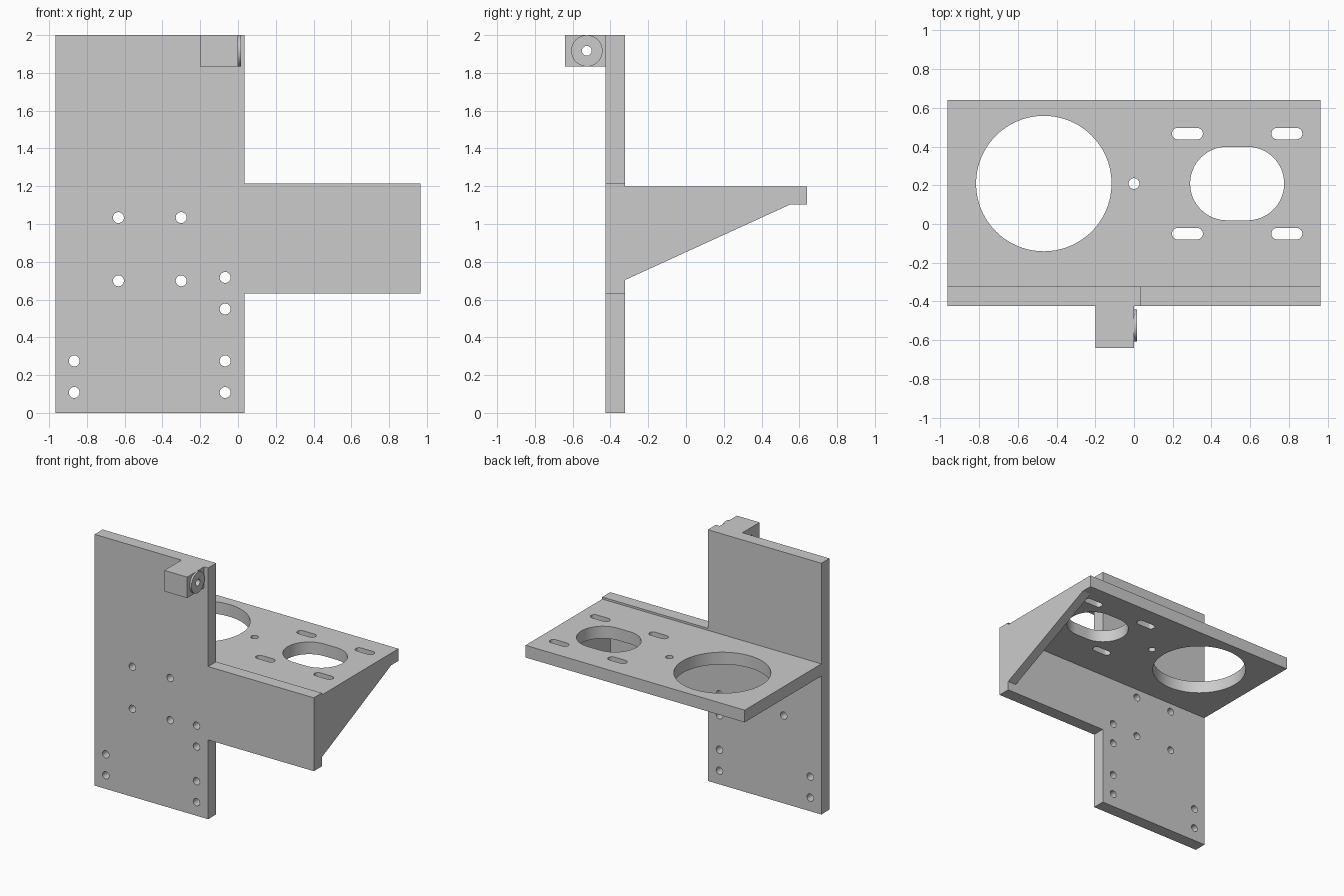
import bpy, bmesh
from math import cos, sin, pi
from mathutils import Matrix, Vector

if "Cube" in bpy.data.objects:
    bpy.data.objects.remove(bpy.data.objects["Cube"], do_unlink=True)

grey = bpy.data.materials.new("light_grey")
grey.use_nodes = True
colour = (0.6, 0.6, 0.6, 1)
grey.diffuse_color = colour
grey.node_tree.nodes["Principled BSDF"].inputs["Base Color"].default_value = colour

X, Y, Z = Vector((1, 0, 0)), Vector((0, 1, 0)), Vector((0, 0, 1))
PLANES = {"xy": (X, Y, Z), "xz": (X, Z, -Y), "yz": (Y, Z, X)}


def rect(u0, u1, v0, v1):
    return [(u0, v0), (u1, v0), (u1, v1), (u0, v1)]


def slot(u, v, r, half=0.0, n=48):
    """Round hole, or a slot along u when half is above zero."""
    pts = []
    for side, start in ((1, -pi / 2), (-1, pi / 2)):
        steps = n // 2 + (1 if half else 0)
        for i in range(steps):
            a = start + 2 * pi * i / n
            pts.append((u + side * half + r * cos(a), v + r * sin(a)))
    return pts


def plate(name, plane, lo, hi, outline, holes=()):
    """Extrude a flat outline with holes between two depths of its plane."""
    curve = bpy.data.curves.new(name, "CURVE")
    curve.dimensions = "2D"
    curve.fill_mode = "BOTH"
    curve.extrude = (hi - lo) / 2
    for loop in [outline, *holes]:
        spline = curve.splines.new("POLY")
        spline.points.add(len(loop) - 1)
        for p, (u, v) in zip(spline.points, loop):
            p.co = (u, v, 0, 1)
        spline.use_cyclic_u = True
    obj = bpy.data.objects.new(name, curve)
    bpy.context.collection.objects.link(obj)
    bpy.ops.object.select_all(action="DESELECT")
    obj.select_set(True)
    bpy.context.view_layer.objects.active = obj
    bpy.ops.object.convert(target="MESH")
    obj = bpy.context.view_layer.objects.active

    # Stand the extrusion in its plane and weld the caps to the walls
    u, v, n = PLANES[plane]
    axis = Vector(abs(c) for c in n)
    turn = Matrix((u, v, n)).transposed().to_4x4()
    bm = bmesh.new()
    bm.from_mesh(obj.data)
    bm.transform(Matrix.Translation(axis * (lo + hi) / 2) @ turn)
    bmesh.ops.remove_doubles(bm, verts=bm.verts, dist=1e-5)
    bmesh.ops.recalc_face_normals(bm, faces=bm.faces)
    bm.to_mesh(obj.data)
    bm.free()
    obj.data.materials.clear()
    obj.data.materials.append(grey)
    bpy.ops.object.shade_smooth_by_angle()


# Upright plate with a side arm and screw holes
FRONT, BACK, END, SIDE = -0.425, -0.324, 0.965, 0.035
upright = [(-END, 0), (SIDE, 0), (SIDE, 0.631), (END, 0.631),
           (END, 1.215), (SIDE, 1.215), (SIDE, 2), (-END, 2)]
screws = [(x, z) for x in (-0.633, -0.301) for z in (0.699, 1.034)]
screws += [(x, z) for x in (-0.867, -0.068) for z in (0.108, 0.275)]
screws += [(-0.068, z) for z in (0.55, 0.717)]
plate("upright_plate", "xz", FRONT, BACK, upright,
      [slot(x, z, 0.029, n=24) for x, z in screws])

# Shelf with a large round opening, an oval opening and four slots
openings = [slot(-0.466, 0.209, 0.35, n=96), slot(0, 0.209, 0.028, n=24),
            slot(0.533, 0.209, 0.19, 0.053, n=64)]
openings += [slot(x, y, 0.03, 0.05, n=24)
             for x in (0.276, 0.79) for y in (-0.05, 0.467)]
plate("shelf", "xy", 1.102, 1.199, rect(-END, END, BACK, 0.64), openings)

# Triangular brace under the outer end of the shelf
plate("brace", "yz", END - 0.075, END, [(BACK, 0.703), (0.549, 1.102), (BACK, 1.102)])

# Small block at the top with a raised washer and a bore through both
by, bz = -0.525, 1.917
bore = slot(by, bz, 0.026, n=24)
plate("mount_block", "yz", -0.2, 0, rect(-0.64, FRONT, 1.833, 2), [bore])
plate("washer", "yz", 0, 0.015, slot(by, bz, 0.083, n=64), [bore])
